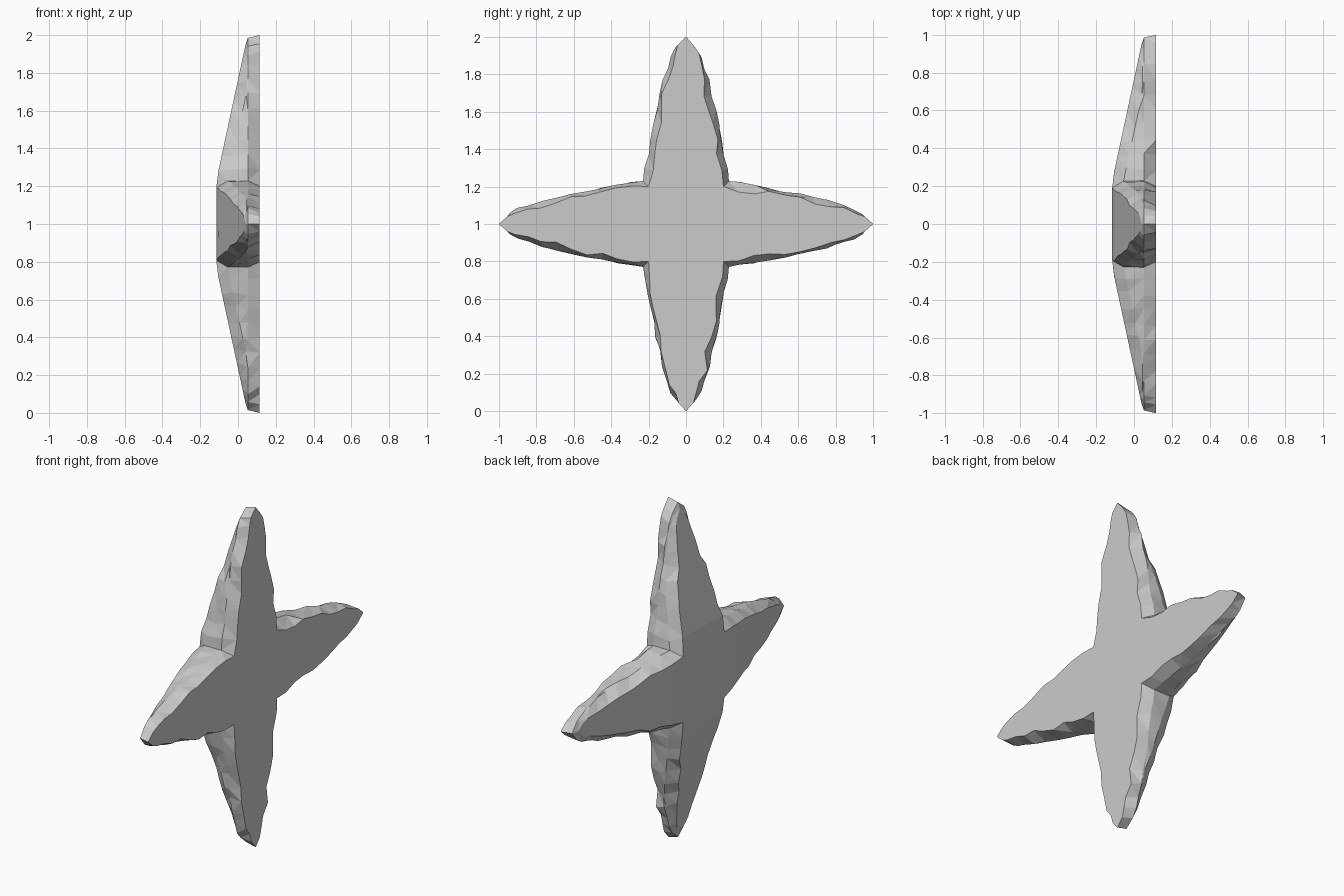
import bpy, bmesh, math, random

if "Cube" in bpy.data.objects:
    bpy.data.objects.remove(bpy.data.objects["Cube"])

random.seed(7)
FRONT = 0.115   # flat face at +x; the rear is faceted and slopes to the tips
CORNER = 0.235

# Half-width of an arm at each distance from the centre
STATIONS = [(0.29, 0.225), (0.37, 0.21), (0.45, 0.195), (0.53, 0.18), (0.61, 0.165),
            (0.69, 0.148), (0.77, 0.13), (0.85, 0.105), (0.91, 0.085), (0.955, 0.06)]
M = len(STATIONS)
STEP = 2 * M + 2


def back_x(r):
    return -FRONT + 0.155 * min(max((r - 0.23) / 0.72, 0), 1)


# Ring settings: inset range, tip reach, depth as a function of radius
RINGS = [
    ((0.015, 0.055), 1.00, lambda r: FRONT),
    ((0.0, 0.012), 0.985, lambda r: 0.052),
    ((0.0, 0.015), 0.965, lambda r: min(back_x(r) + 0.06, 0.045)),
    ((0.03, 0.055), 0.95, lambda r: min(back_x(r), 0.04)),
]


def make_ring(bm, inset, reach, depth):
    ring = []
    for arm in range(4):
        a = arm * math.pi / 2
        c = CORNER - 0.5 * sum(inset)
        local = [(c, -c)]
        for side in (-1, 1):
            pts = []
            for r, w in STATIONS:
                cut = min(random.uniform(*inset), 0.35 * w)
                along = r * (1 - (1 - reach) * r) + random.uniform(-0.012, 0.012) * (r < 0.94)
                pts.append((along, side * (w - cut)))
            if side < 0:
                local += pts + [(reach, 0)]
            else:
                local += pts[::-1]
        for r, w in local:
            y = r * math.cos(a) - w * math.sin(a)
            z = r * math.sin(a) + w * math.cos(a)
            ring.append(bm.verts.new((depth(r), y, z + 1)))
    return ring


bm = bmesh.new()
rings = [make_ring(bm, *settings) for settings in RINGS]
n = len(rings[0])

# Chipped side walls
walls = []
for upper, lower in zip(rings, rings[1:]):
    for i in range(n):
        j = (i + 1) % n
        walls.append(bm.faces.new((upper[i], upper[j], lower[j], lower[i])))

# Flat front face
bm.faces.new(rings[0])

# Rear: central square and bent strips along every arm
back = rings[-1]
bm.faces.new([back[k * STEP] for k in range(4)])
for k in range(4):
    b = k * STEP
    for i in range(M):
        bm.faces.new((back[b + i], back[b + i + 1],
                      back[(b + STEP - i - 1) % n], back[(b + STEP - i) % n]))
    bm.faces.new((back[b + M], back[b + M + 1], back[b + M + 2]))

bmesh.ops.triangulate(bm, faces=walls)
bmesh.ops.recalc_face_normals(bm, faces=bm.faces)

mesh = bpy.data.meshes.new("four_point_star")
bm.to_mesh(mesh)
bm.free()
star = bpy.data.objects.new("four_point_star", mesh)
bpy.context.collection.objects.link(star)
